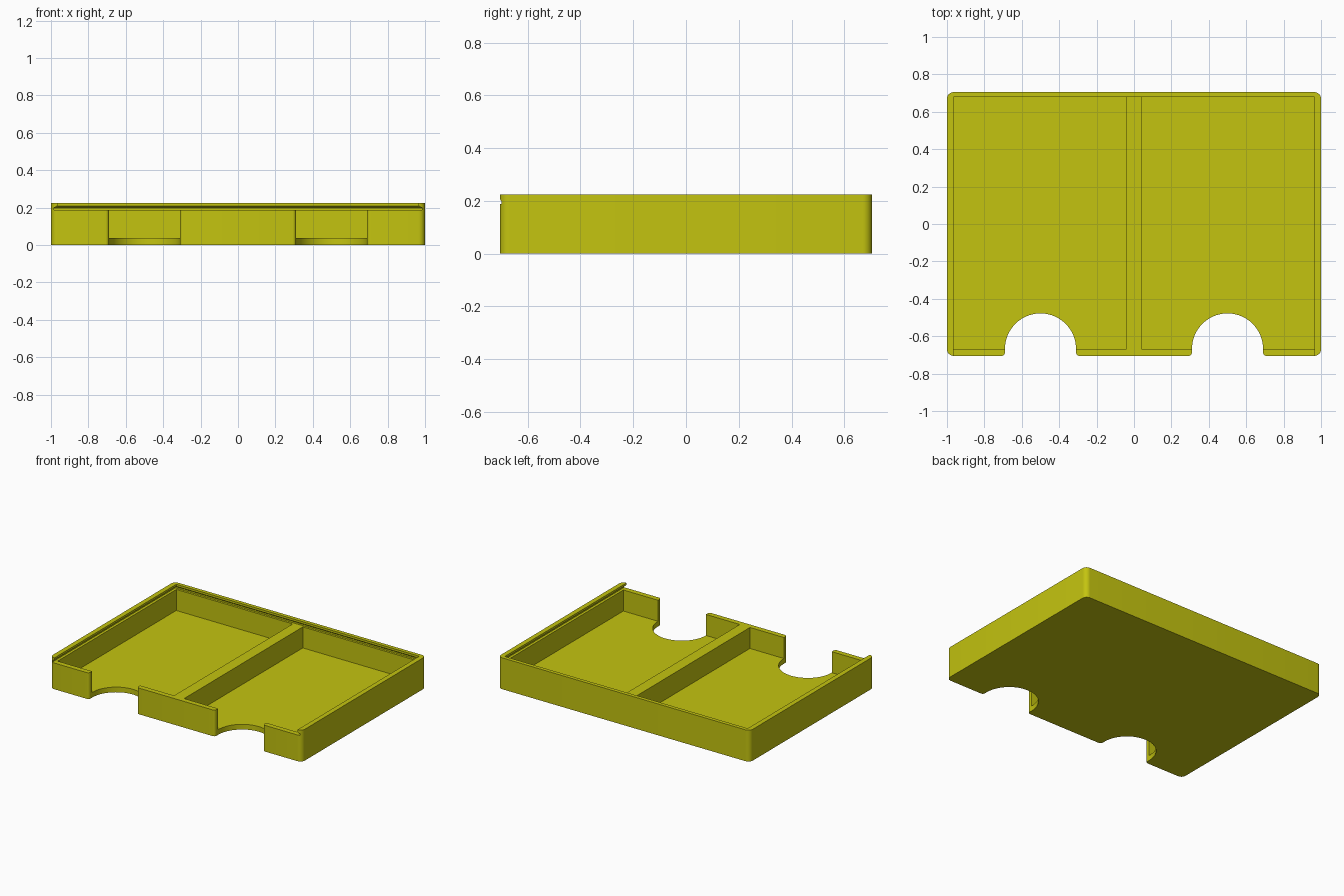
import bpy, bmesh, math

if "Cube" in bpy.data.objects:
    bpy.data.objects.remove(bpy.data.objects["Cube"])

W, D, H = 1.0, 0.705, 0.225      # half width, half depth, height
FLOOR, RIM = 0.037, 0.188        # floor top, divider and front wall top
INNER_X, BACK_Y, FRONT_Y = 0.965, 0.678, -0.668

yellow = bpy.data.materials.new("yellow plastic")
yellow.diffuse_color = (0.55, 0.55, 0.005, 1)
yellow.use_nodes = True
yellow.node_tree.nodes["Principled BSDF"].inputs["Base Color"].default_value = yellow.diffuse_color


def arc(cx, cy, r, a0, a1, n):
    """Points on an arc, angles in degrees."""
    angles = [math.radians(a0 + (a1 - a0) * i / n) for i in range(n + 1)]
    return [(cx + r * math.cos(a), cy + r * math.sin(a)) for a in angles]


def loft(name, layers):
    """Closed solid through matching outlines, given as (outline, z)."""
    bm = bmesh.new()
    rings = [[bm.verts.new((x, y, z)) for x, y in pts] for pts, z in layers]
    n = len(rings[0])
    bm.faces.new(rings[0][::-1])
    bm.faces.new(rings[-1])
    for low, high in zip(rings, rings[1:]):
        for i in range(n):
            j = (i + 1) % n
            bm.faces.new((low[i], low[j], high[j], high[i]))
    bmesh.ops.recalc_face_normals(bm, faces=bm.faces[:])
    mesh = bpy.data.meshes.new(name)
    bm.to_mesh(mesh)
    bm.free()
    mesh.materials.append(yellow)
    obj = bpy.data.objects.new(name, mesh)
    bpy.context.collection.objects.link(obj)
    return obj


def rect(x0, x1, y0, y1):
    return [(x0, y0), (x1, y0), (x1, y1), (x0, y1)]


# Outline with rounded corners and two round finger notches in the front
R, LIP, NOTCH = 0.035, 0.018, 0.19
outline = arc(-W + R, -D + R, R, 180, 270, 8)
for cx in (-0.5, 0.5):
    outline += arc(cx - NOTCH - LIP, -D + LIP, LIP, 270, 360, 6)
    outline += arc(cx, -0.668, NOTCH, 180, 0, 40)
    outline += arc(cx + NOTCH + LIP, -D + LIP, LIP, 180, 270, 6)
outline += arc(W - R, -D + R, R, 270, 360, 8)
outline += arc(W - R, D - R, R, 0, 90, 8)
outline += arc(-W + R, D - R, R, 90, 180, 8)
tray = loft("tray", [(outline, 0), (outline, H)])

# Two compartments either side of the divider
cutters = [
    loft("left_compartment_cutter", [(rect(-INNER_X, -0.04, FRONT_Y, BACK_Y), z) for z in (FLOOR, 0.195)]),
    loft("right_compartment_cutter", [(rect(0.04, INNER_X, FRONT_Y, BACK_Y), z) for z in (FLOOR, 0.195)]),
]

# Lid slot, open at the front, with an undercut along the sides and back
U = 0.019
wide = rect(-INNER_X - U, INNER_X + U, -0.9, BACK_Y + U * 0.8)
narrow = rect(-INNER_X, INNER_X, -0.9, BACK_Y)
cutters.append(loft("lid_slot_cutter", [(wide, RIM), (wide, 0.199), (narrow, 0.21), (narrow, 0.3)]))

for cutter in cutters:
    cutter.hide_render = True
    cutter.hide_set(True)
    mod = tray.modifiers.new(cutter.name, 'BOOLEAN')
    mod.operation = 'DIFFERENCE'
    mod.solver = 'EXACT'
    mod.object = cutter

# Apply the cuts, remove the helpers, then smooth only the rounded walls
bpy.context.view_layer.objects.active = tray
tray.select_set(True)
for mod in list(tray.modifiers):
    bpy.ops.object.modifier_apply(modifier=mod.name)
for cutter in cutters:
    bpy.data.objects.remove(cutter)
bpy.ops.object.shade_smooth_by_angle(angle=math.radians(25))
